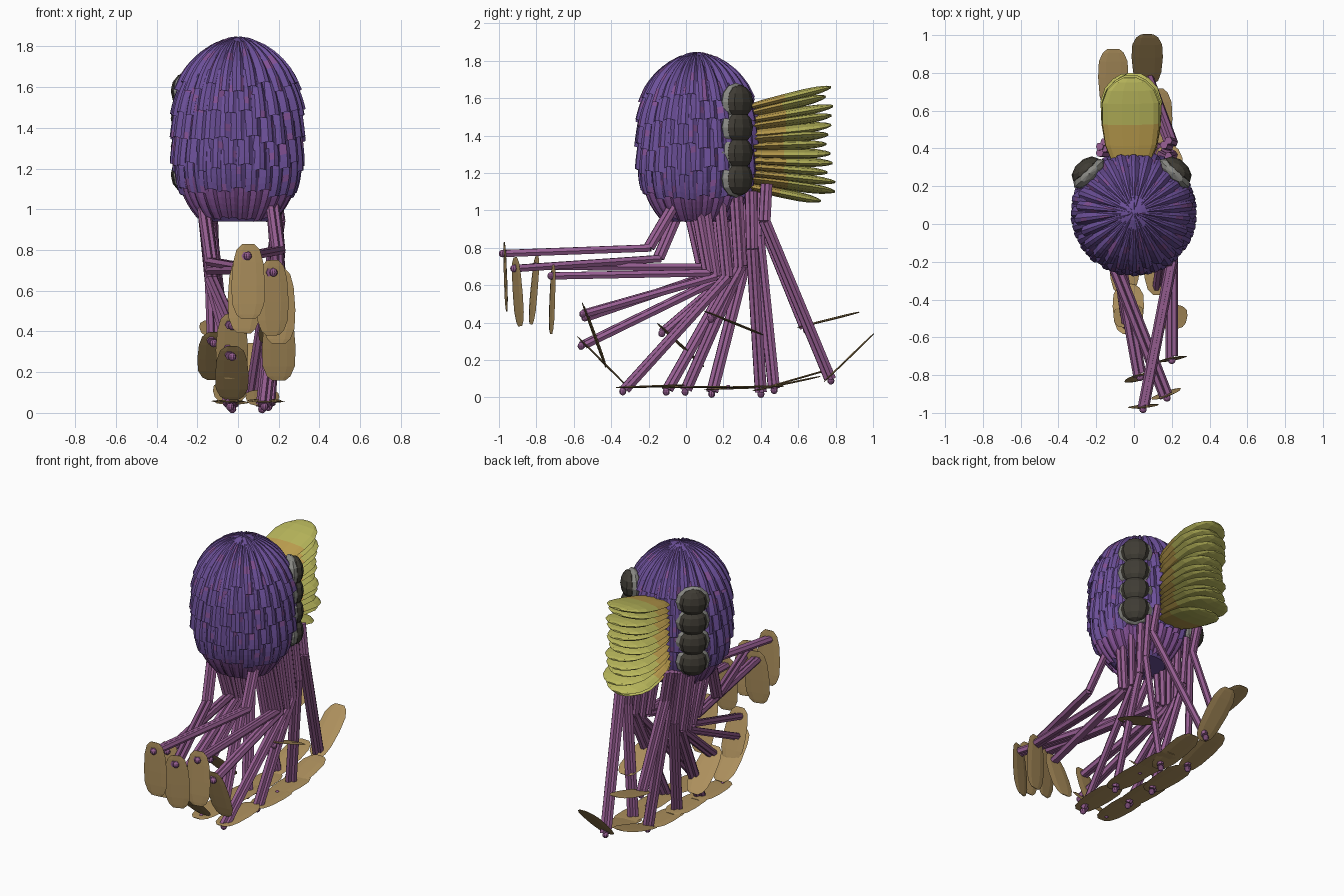
import bpy, bmesh, math, random
from mathutils import Vector

if "Cube" in bpy.data.objects:
    bpy.data.objects.remove(bpy.data.objects["Cube"])
random.seed(4)
V = Vector

def mat(name, c):
    m = bpy.data.materials.new(name)
    m.diffuse_color = (*c, 1)
    m.use_nodes = True
    m.node_tree.nodes["Principled BSDF"].inputs["Base Color"].default_value = m.diffuse_color
    return m

PURPLE = mat("purple", (0.15, 0.08, 0.32))
MAUVE = mat("mauve", (0.22, 0.08, 0.29))
PINK = mat("pink", (0.30, 0.11, 0.28))
TAN = mat("tan", (0.42, 0.28, 0.11))
GOLD = mat("gold", (0.53, 0.36, 0.08))
LIME = mat("lime", (0.50, 0.49, 0.11))
DARK = mat("dark", (0.05, 0.045, 0.035))
GREY = mat("grey", (0.25, 0.25, 0.23))

def finish(bm, name, *mats):
    me = bpy.data.meshes.new(name)
    bm.to_mesh(me)
    bm.free()
    for m in mats:
        me.materials.append(m)
    ob = bpy.data.objects.new(name, me)
    bpy.context.collection.objects.link(ob)

def loft(bm, rings, split=99):
    """Skin a list of closed rings; rows from split on use material 1."""
    rows = [[bm.verts.new(p) for p in r] for r in rings]
    n = len(rows[0])
    for k, (a, b) in enumerate(zip(rows, rows[1:])):
        for i in range(n):
            f = bm.faces.new((a[i], a[(i + 1) % n], b[(i + 1) % n], b[i]))
            f.material_index = int(k >= split)
    bm.faces.new(rows[0][::-1])
    f = bm.faces.new(rows[-1])
    f.material_index = int(len(rows) > split)

def blade(bm, p, q, side, prof, width, thick, sides=8, split=99):
    """Flat leaf from p to q; prof lists (fraction along, relative width)."""
    p, q = V(p), V(q)
    d = (q - p).normalized()
    side = (V(side) - d * d.dot(V(side))).normalized()
    nor = d.cross(side)
    angles = [math.tau * i / sides for i in range(sides)]
    loft(bm, [[p.lerp(q, t) + side * w * width * math.cos(a) + nor * thick * w * math.sin(a)
               for a in angles] for t, w in prof], split)

def lump(bm, c, d, sx, sy, sz):
    """Low-poly ellipsoid at c with its depth axis along d."""
    side, rings = V((-d.y, d.x, 0)), []
    for j in range(7):
        ph = math.pi * 0.97 * (j / 6 - 0.5)
        rings.append([c + V((0, 0, sz * math.sin(ph))) + side * sx * math.cos(ph) * math.cos(a)
                      + d * sy * math.cos(ph) * math.sin(a)
                      for a in (math.tau * i / 10 for i in range(10))])
    loft(bm, rings)

# Bell: core plus overlapping tiers of ridged scales
Z0, Z1, R = 0.94, 1.845, 0.3

def radius(z):
    """Barrel with a rounded dome and a tapered hem."""
    t = min(1, max(0, (z - Z0) / (Z1 - Z0)))
    dome = max(0, 1 - max(0, (t - 0.5) / 0.5) ** 2.5) ** 0.6
    hem = 1 - 0.5 * max(0, 1 - t / 0.4) ** 2.5
    return R * dome * hem + 0.003

def polar(r, a, z):
    return V((r * math.cos(a), 0.06 + r * math.sin(a), z))

bm = bmesh.new()
loft(bm, [[polar(radius(z), math.tau * i / 28, z) for i in range(28)]
          for z in (Z0 + (Z1 - Z0) * math.sin(math.pi / 2 * k / 14) for k in range(15))])
finish(bm, "bell_core", PURPLE)

bm = bmesh.new()
RIDGE = [(-0.52, -0.012), (-0.1, 0.008), (0.2, 0.006), (0.52, -0.012)]
for k in range(6):
    lo = 0.95 + 0.13 * k
    hi = Z1 if k == 5 else lo + 0.2
    for i in range(26):
        a0 = math.tau * (i + 0.5 * (k % 2)) / 26
        jit = random.uniform(-0.025, 0.025) * (0.4 if k == 0 else 1)
        out = random.uniform(0, 0.008)
        rows = []
        for s in range(7):
            t = s / 6
            z = min(lo + jit + (hi - lo) * (t ** 0.7 if k == 5 else t), Z1)
            r = radius(z) + (0.021 + out) * (1 - t)
            rows.append([bm.verts.new(polar(max(0.003, r + h), a0 + w * math.tau / 26, z + h * 0.4))
                         for w, h in RIDGE])
        for a, b in zip(rows, rows[1:]):
            for j in range(3):
                f = bm.faces.new((a[j], a[j + 1], b[j + 1], b[j]))
                f.material_index = int(k == 0 or random.random() < 0.08)
finish(bm, "bell_scales", PURPLE, MAUVE)

# Dark lobed pads on both rear flanks with grey backing
for name, x in (("left", -0.255), ("right", 0.23)):
    d = V((math.copysign(0.68, x), 0.73, 0)).normalized()
    pads, back = bmesh.new(), bmesh.new()
    for i in range(4):
        c = V((x, 0.285, 1.17 + 0.137 * i))
        lump(pads, c, d, 0.09, 0.055, 0.09)
        lump(back, c - d * 0.025, d, 0.108, 0.045, 0.1)
    finish(pads, name + "_pad", DARK)
    finish(back, name + "_pad_rim", GREY)

# Fan of thick yellow leaves at the back
LEAF = [(0, .67), (.2, .9), (.45, 1), (.7, 1), (.85, .83), (.95, .53), (1, .23)]
bm = bmesh.new()
for i in range(13):
    t = i / 12
    tip = V((random.uniform(-0.035, 0.005), 0.72 + random.uniform(0.02, 0.08) * (i > 0), 1.05 + 0.61 * t))
    blade(bm, (-0.015, 0.33, 1.13 + 0.42 * t), tip, (1, 0, random.uniform(-0.1, 0.1)),
          LEAF, 0.15, 0.025, 10, split=2)
finish(bm, "rear_fan", GOLD, LIME)

# Stalk feet, front to back: x, y, z and pitch of the plate hung there
FEET = [(.05, -.97, .77, -88), (.17, -.91, .69, -86), (.03, -.8, .7, -95), (.2, -.71, .65, -92),
        (.2, -.54, .45, -70), (-.03, -.55, .28, -45), (.13, -.33, .04, 2), (-.04, -.1, .04, 0),
        (.15, 0, .04, 0), (-.03, .14, .03, 2), (.12, .4, .03, 12), (-.04, .47, .05, 16),
        (.07, .77, .1, 44)]
UPPER = [(-.03, -.53, .43, -70), (-.12, -.12, .35, -43), (.18, .14, .43, -22), (-.11, .64, .37, 14)]
PADDLE = [(0, .35), (.08, .7), (.25, .9), (.55, 1), (.8, .95), (.94, .7), (1, .4)]
stalks, knobs, plates, pins = (bmesh.new() for _ in range(4))
FRONT = V((0, 1, 0))

def limb(foot, s, u):
    """Bent stalk from the bell hem; s is the side, u runs front to back."""
    foot = V(foot)
    hip = V((0.17 * s, -0.07 + 0.5 * u, 1.02 + 0.12 * u * u))
    drop = 0.64 + 0.9 * (u - 0.42) ** 2
    knee = V((0.2 * s if s > 0 else -0.13, -0.2 + 0.62 * u if u < 0.15 else 0.02 + 0.4 * u, drop))
    for p, q in ((hip, knee), (knee, foot)):
        for off in (-0.012, 0.012):  # two fused rods give the grooved section
            o = V((off, off, 0))
            blade(stalks, p + o, q + o, (1, 0.1, 0), [(0, 1), (1, 1)], .021, .022, 6)
    lump(knobs, foot + (foot - knee).normalized() * 0.012, FRONT, .02, .02, .02)

def plate(foot, pitch, length, width, yaw):
    """Thin paddle pinned at the foot, lying in the y-z plane."""
    a = math.radians(pitch)
    d = V((0, math.cos(a), math.sin(a)))
    p = V(foot) + V((0, 0, 0.015)) - d * 0.045
    blade(plates, p, p + d * length, (math.cos(yaw), math.sin(yaw), 0), PADDLE, width, .006, 6)
    lump(pins, p + d * 0.05, FRONT, .013, .013, .013)

for i, (x, y, z, pitch) in enumerate(FEET):
    # the two foremost stalks cross over
    s = (1, -1)[i] if i < 2 else (1 if x > 0.05 else -1)
    limb((x, y, z), s, i / 12)
    plate((x, y, z), pitch, 0.37, 0.083, random.uniform(0, 0.4) if pitch < -60 else 0)
for x, y, z, pitch in UPPER:
    s = 1 if x > 0 else -1
    limb((x, y, z), s, 0.6 + 0.6 * y)
    plate((x, y, z), pitch, 0.34, 0.08, 0.1)
# spare ground plates bridging the two rows
for x, y in ((-.05, -.33), (.14, .22)):
    plate((x, y, 0.04), 1, 0.35, 0.083, 0)
finish(stalks, "stalks", PINK)
finish(knobs, "stalk_tips", PINK)
finish(plates, "paddle_plates", TAN)
finish(pins, "plate_pins", PINK)
